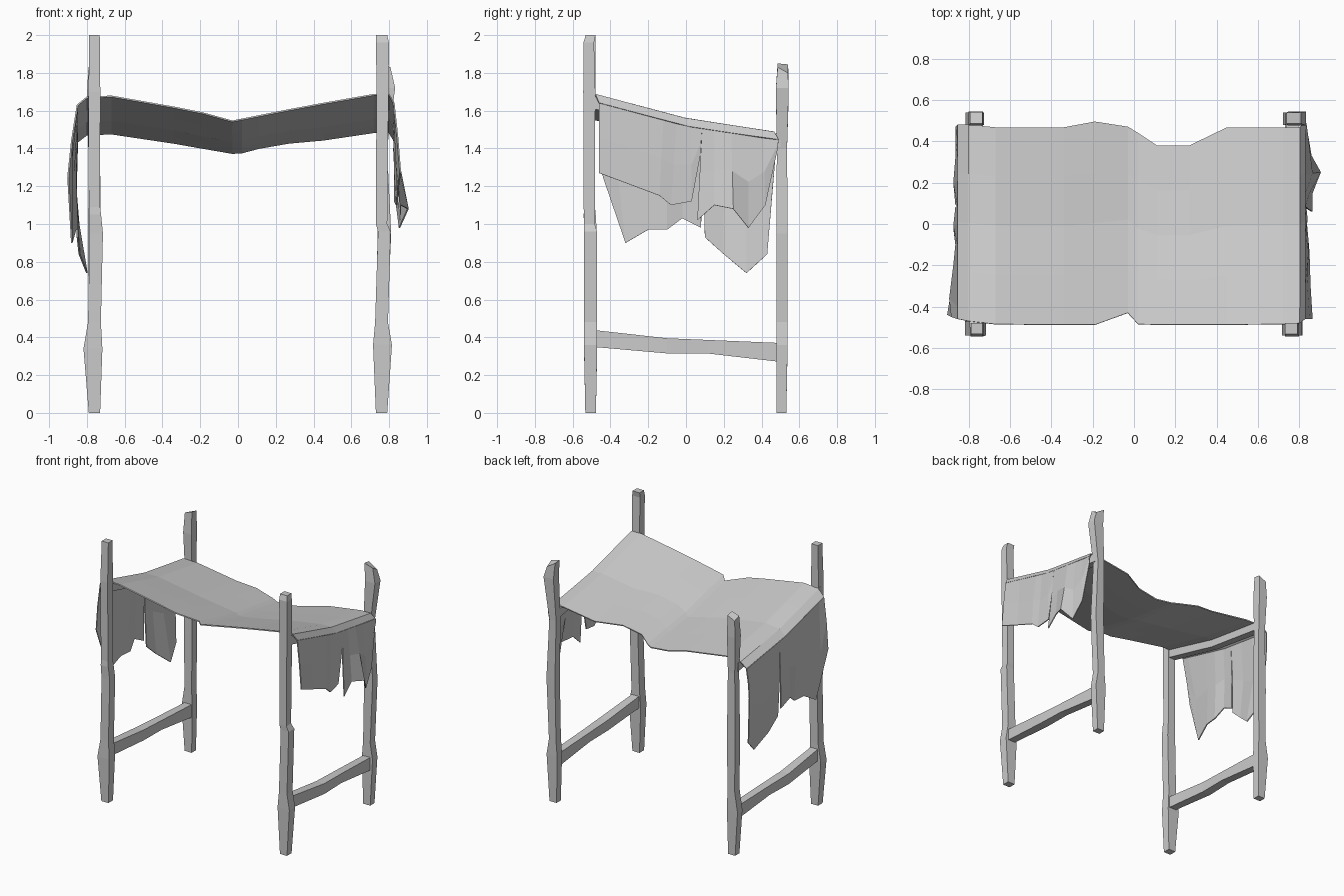
import bpy
from mathutils import Vector


def make(name, verts, faces, thick=0):
    me = bpy.data.meshes.new(name)
    me.from_pydata(verts, [], faces)
    ob = bpy.data.objects.new(name, me)
    bpy.context.collection.objects.link(ob)
    if thick:
        m = ob.modifiers.new("thickness", 'SOLIDIFY')
        m.thickness = thick
        m.offset = 0
    return ob


def lerp(t, table):
    for (a, va), (b, vb) in zip(table, table[1:]):
        if t <= b:
            return va + (vb - va) * (max(t, a) - a) / (b - a)
    return table[-1][1]


def timber(name, rings):
    """Loft a chain of four-sided rings."""
    verts = [v for r in rings for v in r]
    faces = [(3, 2, 1, 0)]
    for i in range(len(rings) - 1):
        for j in range(4):
            k = (j + 1) % 4
            faces.append((4*i + j, 4*i + k, 4*i + 4 + k, 4*i + 4 + j))
    n = len(verts)
    faces.append((n-4, n-3, n-2, n-1))
    return make(name, verts, faces)


SQ = [(-1, -1), (1, -1), (1, 1), (-1, 1)]


def post(name, sections, tilt=(0, 0, 0, 0)):
    """Sections are z, x, y, half width, half depth."""
    rings = [[(x + a*w, y + b*d, z) for a, b in SQ] for z, x, y, w, d in sections]
    rings[-1] = [(v[0], v[1], v[2] + t) for v, t in zip(rings[-1], tilt)]
    timber(name, rings)


def rail(name, sections):
    """Sections are y, x, z, half width, half height."""
    timber(name, [[(x - a*w, y, z + b*h) for a, b in SQ] for y, x, z, w, h in sections])


# Rough-hewn posts
post("front_left_post", [(0, -.76, -.505, .03, .028), (.34, -.768, -.505, .05, .035),
     (.48, -.76, -.505, .034, .033), (.95, -.75, -.505, .035, .033),
     (1.05, -.757, -.51, .032, .032), (1.09, -.76, -.51, .03, .028),
     (1.7, -.76, -.512, .031, .032), (2.0, -.76, -.505, .028, .026)])
post("front_right_post", [(0, .76, -.505, .03, .028), (.36, .765, -.505, .05, .035),
     (.48, .76, -.505, .034, .034), (.96, .775, -.505, .034, .034),
     (1.0, .76, -.512, .03, .029), (1.7, .765, -.512, .032, .032),
     (1.96, .765, -.515, .034, .028), (2.0, .76, -.505, .03, .026)])
post("back_left_post", [(0, -.76, .505, .03, .026), (.34, -.77, .508, .045, .03),
     (.5, -.76, .508, .03, .03), (.9, -.76, .508, .035, .03),
     (1.4, -.76, .508, .029, .027), (1.68, -.765, .51, .035, .034),
     (1.83, -.762, .513, .03, .028)], (0, .02, .01, -.02))
post("back_right_post", [(0, .76, .505, .03, .026), (.36, .765, .508, .045, .03),
     (.48, .76, .508, .03, .03), (.95, .775, .508, .036, .03),
     (1.4, .76, .508, .029, .027), (1.72, .79, .51, .042, .034),
     (1.83, .772, .512, .035, .027)], (.02, 0, -.03, .015))

# Side rails, low braces and the sloping supports under the cloth
for side, s in (("left", -1), ("right", 1)):
    rail(side + "_lower_rail", [(-.5, s*.76, .395, .03, .045), (-.1, s*.77, .355, .035, .04),
         (.12, s*.765, .35, .032, .036), (.5, s*.76, .32, .03, .05)])
    rail(side + "_upper_rail", [(-.5, s*.765, 1.645, .03, .032), (0, s*.765, 1.515, .028, .03),
         (.5, s*.765, 1.44, .03, .032)])


# Sagging canopy cloth, high at the front and low at the back
def cloth_z(x, y):
    front = lerp(abs(x), [(0, 1.55), (.35, 1.62), (.72, 1.685), (.8, 1.685)])
    back = lerp(abs(x), [(0, .18), (.72, .20)])
    fall = back * lerp(y, [(-.48, 0), (0, .64), (.47, 1)])
    return front - fall


columns = [(-.85, -.46, .48, -.05), (-.80, -.47, .48, -.012), (-.67, -.485, .467, 0),
           (-.34, -.488, .467, 0), (-.19, -.488, .495, 0), (-.03, -.43, .47, 0),
           (.02, -.485, .44, 0), (.11, -.487, .38, 0), (.27, -.488, .38, 0),
           (.45, -.487, .467, 0), (.72, -.485, .467, 0), (.80, -.48, .467, 0),
           (.825, -.46, .49, -.04)]
verts, faces, R = [], [], 5
for x, y0, y1, dz in columns:
    for r in range(R):
        y = y0 + (y1 - y0) * r / (R - 1)
        verts.append((x, y, cloth_z(x, y) + dz))
for c in range(len(columns) - 1):
    for r in range(R - 1):
        i = c*R + r
        faces.append((i, i + R, i + R + 1, i + 1))
make("canopy_cloth", verts, faces, .008)


# Torn hanging flaps: top y, bottom y, bottom z, middle x, bottom x
def flap(name, x_top, dz, strips):
    verts, faces = [], []
    for yt, yb, zb, xm, xb in strips:
        top = Vector((x_top, yt, cloth_z(x_top, yt) + dz))
        bottom = Vector((xb, yb, zb))
        mid = (top + bottom) / 2
        mid.x = xm
        verts += [top, mid, bottom]
    for i in range(len(strips) - 1):
        for r in range(2):
            j = 3*i + r
            faces.append((j, j + 1, j + 4, j + 3))
    make(name, verts, faces, .008)


flap("right_front_flap", .825, -.04, [(-.46, -.46, 1.27, .845, .86), (-.3, -.3, 1.21, .835, .85),
     (-.12, -.14, 1.15, .84, .845), (-.05, -.08, 1.1, .83, .84), (.03, .03, 1.12, .835, .83),
     (.085, .075, 1.36, .83, .83)])
flap("right_back_flap", .825, -.04, [(.085, .06, 1.02, .84, .86), (.15, .15, 1.1, .845, .86),
     (.24, .25, 1.08, .86, .9), (.33, .33, .98, .85, .855), (.41, .42, 1.1, .84, .84),
     (.49, .485, 1.4, .83, .825)])
flap("left_front_flap", -.85, -.05, [(-.46, -.44, 1.25, -.88, -.9), (-.4, -.32, .9, -.89, -.88),
     (-.2, -.2, .97, -.87, -.86), (-.1, -.1, .97, -.86, -.85), (0, -.02, 1.03, -.87, -.87),
     (.085, .08, .98, -.86, -.86)])
flap("left_back_flap", -.85, -.05, [(.085, .1, .93, -.86, -.85), (.2, .2, .84, -.87, -.84),
     (.32, .32, .74, -.86, -.80), (.41, .43, .84, -.86, -.83), (.48, .46, 1.2, -.86, -.86)])
